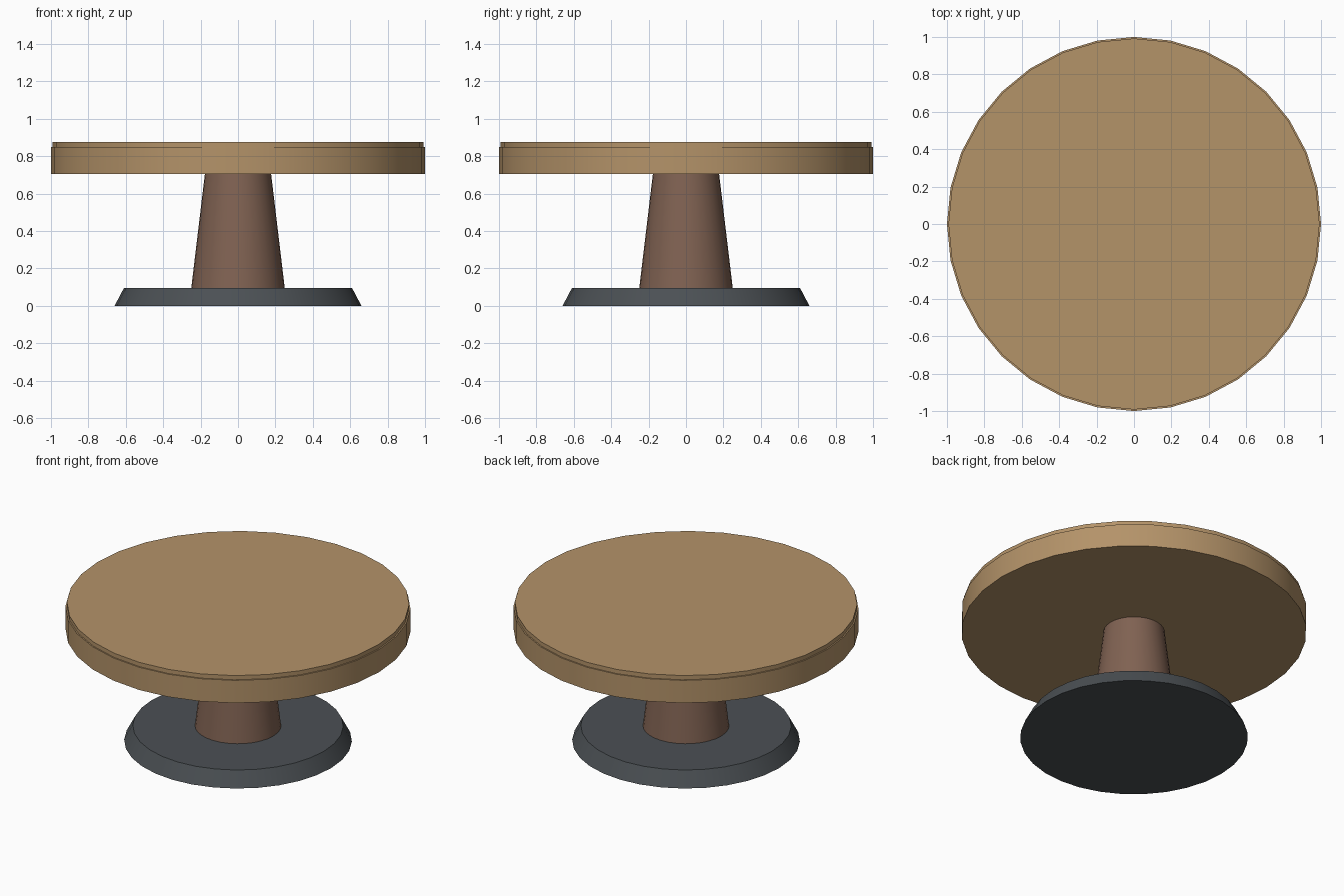
import bpy, math

if "Cube" in bpy.data.objects:
    bpy.data.objects.remove(bpy.data.objects["Cube"])


def material(name, srgb):
    m = bpy.data.materials.new(name)
    lin = [((c / 255 + 0.055) / 1.055) ** 2.4 for c in srgb]
    m.diffuse_color = (*lin, 1)
    m.use_nodes = True
    m.node_tree.nodes["Principled BSDF"].inputs["Base Color"].default_value = m.diffuse_color
    return m


def frustum(name, r_bottom, r_top, z0, z1, mat, sides=32):
    bpy.ops.mesh.primitive_cone_add(vertices=sides, radius1=r_bottom, radius2=r_top,
                                    depth=z1 - z0, location=(0, 0, (z0 + z1) / 2))
    ob = bpy.context.object
    ob.name = name
    ob.data.materials.append(mat)
    bpy.ops.object.shade_smooth_by_angle(angle=math.radians(30))
    return ob


light_wood = material("light_wood", (180, 147, 105))
dark_wood = material("dark_wood", (128, 98, 82))
dark_metal = material("dark_metal", (75, 80, 84))

# Flared foot
frustum("base", 0.66, 0.61, 0.0, 0.095, dark_metal)
# Tapered pedestal
frustum("column", 0.25, 0.177, 0.095, 0.705, dark_wood)
# Round top with a slightly narrower upper lip
frustum("table_top", 1.0, 1.0, 0.705, 0.85, light_wood)
frustum("top_lip", 0.992, 0.992, 0.85, 0.877, light_wood)
